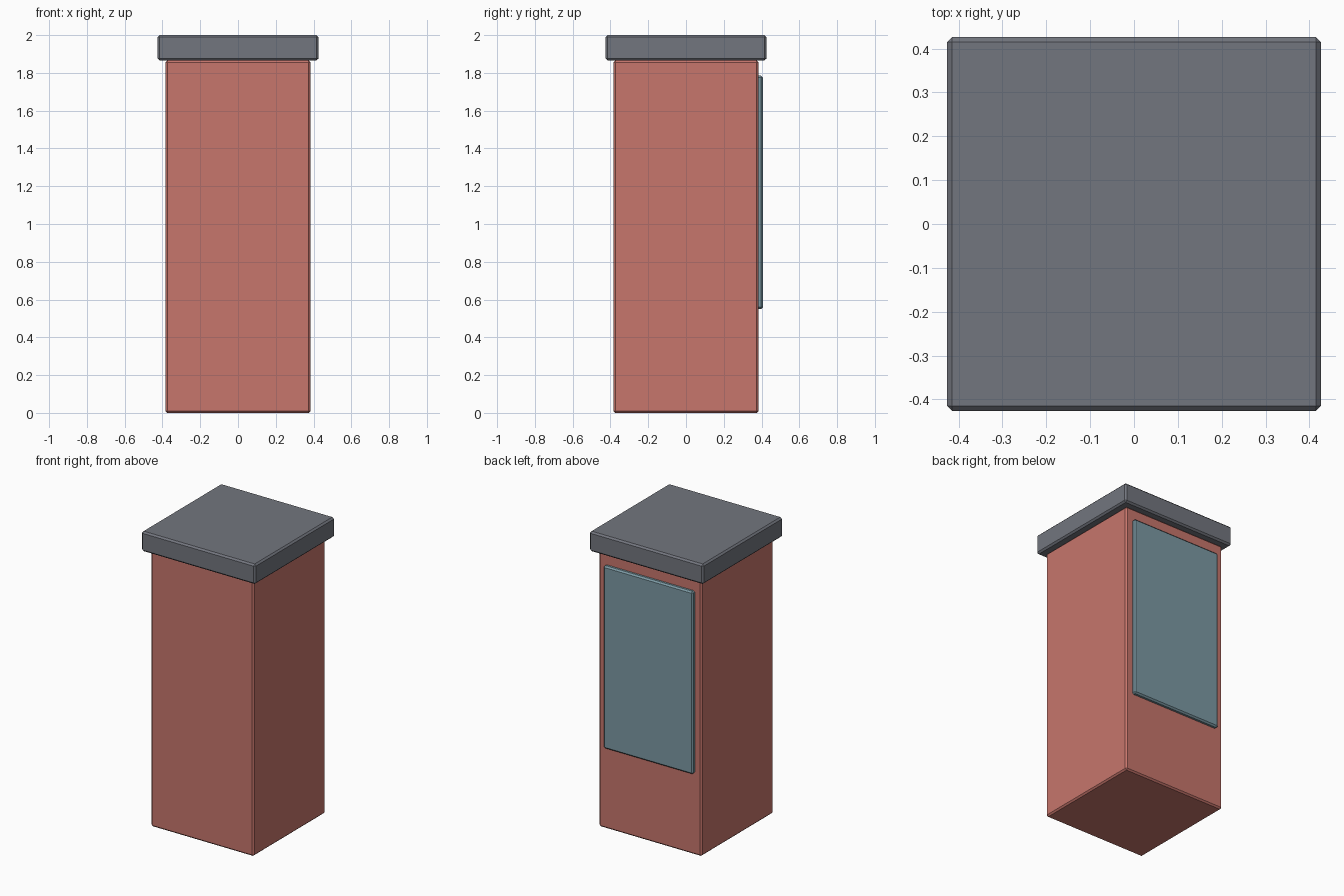
import bpy
import bmesh
from mathutils import Vector

if "Cube" in bpy.data.objects:
    bpy.data.objects.remove(bpy.data.objects["Cube"])


def material(name, colour):
    mat = bpy.data.materials.new(name)
    mat.diffuse_color = (*colour, 1)
    mat.use_nodes = True
    mat.node_tree.nodes["Principled BSDF"].inputs["Base Color"].default_value = mat.diffuse_color
    return mat


def chamfered_box(name, lo, hi, bevel, mat):
    lo, hi = Vector(lo), Vector(hi)
    bm = bmesh.new()
    bmesh.ops.create_cube(bm, size=1)
    bmesh.ops.scale(bm, vec=hi - lo, verts=bm.verts)
    bmesh.ops.translate(bm, vec=(lo + hi) / 2, verts=bm.verts)
    mesh = bpy.data.meshes.new(name)
    bm.to_mesh(mesh)
    bm.free()
    obj = bpy.data.objects.new(name, mesh)
    bpy.context.collection.objects.link(obj)
    mesh.materials.append(mat)
    mod = obj.modifiers.new("edge_chamfer", "BEVEL")
    mod.width = bevel
    mod.segments = 1
    mod.limit_method = "ANGLE"
    return obj


red = material("red_body", (0.57, 0.18, 0.15))
grey = material("grey_cap", (0.17, 0.18, 0.21))
blue = material("blue_panel", (0.20, 0.32, 0.37))

# Main upright body
chamfered_box("body", (-0.384, -0.384, 0), (0.384, 0.384, 1.865), 0.01, red)
# Overhanging roof slab
chamfered_box("roof_cap", (-0.426, -0.426, 1.865), (0.426, 0.426, 2), 0.011, grey)
# Raised panel on the back face
chamfered_box("back_panel", (-0.335, 0.368, 0.55), (0.335, 0.408, 1.785), 0.01, blue)
